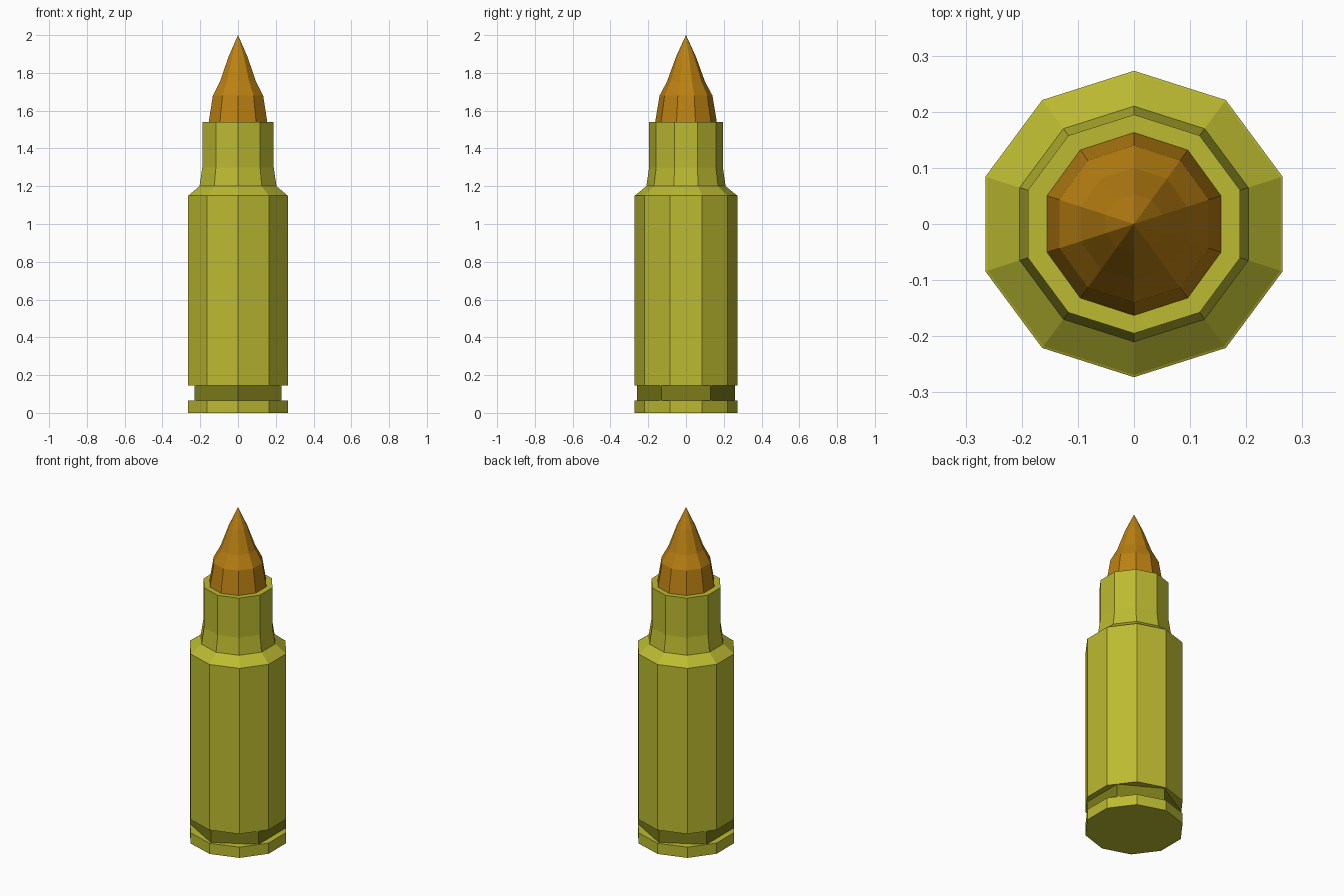
import bpy, bmesh, math

if "Cube" in bpy.data.objects:
    bpy.data.objects.remove(bpy.data.objects["Cube"])


def material(name, color):
    m = bpy.data.materials.new(name)
    m.diffuse_color = (*color, 1)
    m.use_nodes = True
    m.node_tree.nodes["Principled BSDF"].inputs["Base Color"].default_value = m.diffuse_color
    return m


brass = material("brass", (0.50, 0.49, 0.03))
dark_brass = material("dark_brass", (0.20, 0.20, 0.01))
copper = material("copper", (0.50, 0.22, 0.006))


def lathe(name, profile, mat, sides=10, x_scale=1.0):
    """Faceted closed solid from (radius, z) rings; radius 0 makes a point."""
    bm = bmesh.new()
    rings = []
    for r, z in profile:
        count = sides if r > 0 else 1
        ring = []
        for i in range(count):
            a = math.pi / 2 + 2 * math.pi * i / sides
            ring.append(bm.verts.new((x_scale * r * math.cos(a), r * math.sin(a), z)))
        rings.append(ring)
    for low, high in zip(rings, rings[1:]):
        for i in range(sides):
            j = (i + 1) % sides
            if len(high) == 1:
                bm.faces.new((low[i], low[j], high[0]))
            else:
                bm.faces.new((low[i], low[j], high[j], high[i]))
    for end in (rings[0], rings[-1]):
        if len(end) > 1:
            bm.faces.new(end)
    bmesh.ops.recalc_face_normals(bm, faces=bm.faces)
    mesh = bpy.data.meshes.new(name)
    bm.to_mesh(mesh)
    bm.free()
    mesh.materials.append(mat)
    obj = bpy.data.objects.new(name, mesh)
    bpy.context.collection.objects.link(obj)
    return obj


# Base rim and the six-sided extractor groove above it
lathe("base_rim", [(0.273, 0), (0.273, 0.065)], brass, x_scale=1.02)
lathe("extractor_groove", [(0.26, 0.065), (0.26, 0.145)], dark_brass, sides=6, x_scale=1.02)

# Case body with shoulder and neck
lathe("case", [(0.273, 0.145), (0.273, 1.15), (0.269, 1.152), (0.21, 1.20),
               (0.195, 1.30), (0.195, 1.54)], brass, x_scale=1.02)

# Pointed tip seated in the neck
lathe("tip", [(0.163, 1.54), (0.14, 1.68), (0.10, 1.755), (0.053, 1.885), (0, 2.0)], copper)
